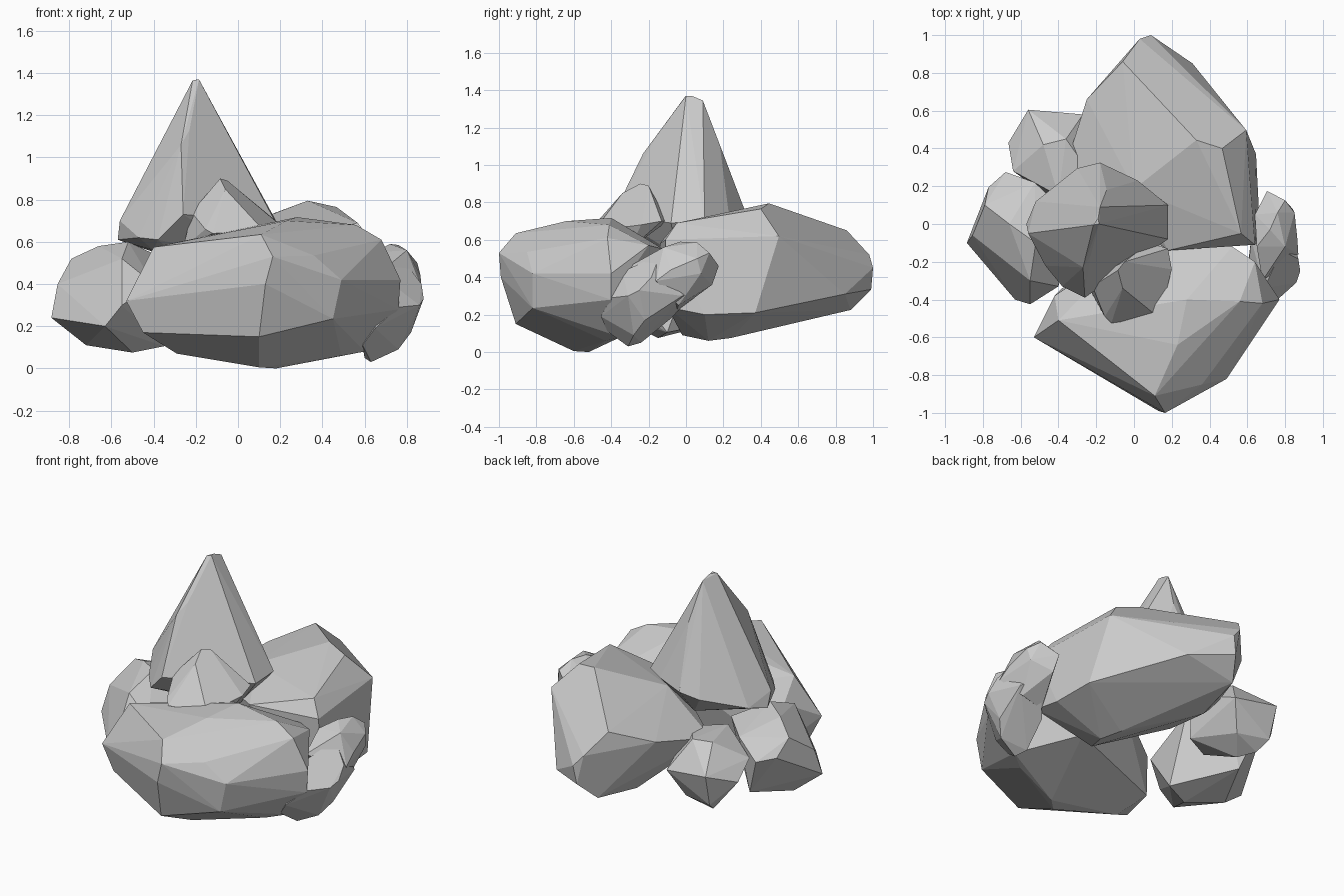
import bpy, bmesh, math


def rock(name, *corners):
    """Chiselled stone: the convex hull of a few corner points, flat faced."""
    bm = bmesh.new()
    for c in corners:
        bm.verts.new(c)
    hull = bmesh.ops.convex_hull(bm, input=bm.verts[:])
    loose = {g for g in hull["geom_interior"] + hull["geom_unused"]
             if isinstance(g, bmesh.types.BMVert)}
    bmesh.ops.delete(bm, geom=list(loose), context="VERTS")
    bmesh.ops.dissolve_limit(bm, angle_limit=math.radians(4),
                             verts=bm.verts[:], edges=bm.edges[:])
    bmesh.ops.recalc_face_normals(bm, faces=bm.faces[:])
    mesh = bpy.data.meshes.new(name)
    bm.to_mesh(mesh)
    bm.free()
    ob = bpy.data.objects.new(name, mesh)
    bpy.context.collection.objects.link(ob)
    return ob


# Big boulder at the front
rock("front_boulder",
     (-.53, -.60, .32), (-.40, -.51, .575), (-.45, -.60, .17), (-.29, -.50, .07),
     (.11, -.91, .635), (.165, -1.0, .53), (.13, -.99, .40), (.10, -.91, .15),
     (.36, -.85, .535), (.49, -.82, .42), (.45, -.82, .235), (.10, -.60, .005),
     (.18, -.52, 0), (.49, -.43, .06), (.60, -.35, .08), (.76, -.40, .28),
     (.77, -.40, .42), (.68, -.42, .61), (.23, -.64, .70), (.28, -.40, .717),
     (.56, -.41, .68), (.64, -.20, .57), (.52, -.12, .55), (0, -.10, .54),
     (-.42, -.38, .45), (.30, -.10, .20), (-.38, -.34, .16))

# Big boulder at the back
rock("back_boulder",
     (.33, .444, .795), (.467, .40, .765), (0, .185, .67), (-.06, .86, .65),
     (-.25, .66, .56), (-.37, .28, .475), (.03, .98, .52), (.09, 1.0, .45),
     (.07, .99, .335), (.31, .85, .31), (.594, .497, .62), (.646, .37, .21),
     (.66, .10, .20), (.65, -.10, .24), (.567, -.05, .69), (.64, -.11, .60),
     (.18, -.14, .58), (0, .88, .225), (-.05, .56, .18), (.30, .24, .075),
     (.35, .12, .06), (.30, -.02, .09), (-.15, .15, .30))

# Tall pointed spire
rock("spire",
     (-.215, -.005, 1.365), (-.185, 0, 1.37), (-.19, .03, 1.37), (-.18, .09, 1.345),
     (-.145, .18, 1.11), (-.10, .01, 1.16), (-.18, .325, .73), (-.30, .295, .70),
     (.02, .23, .73), (.18, .10, .70), (.18, -.08, .69), (-.52, .12, .64),
     (-.57, 0, .61), (-.56, -.05, .70), (-.47, -.22, .62), (-.38, -.33, .61),
     (-.26, -.39, .73), (-.27, -.23, 1.06), (-.23, -.17, 1.13), (-.20, .20, .57),
     (-.40, -.20, .56), (.05, -.05, .52), (-.25, -.10, .50))

# Small shard leaning on the spire
rock("spire_shard",
     (-.085, -.245, .90), (-.05, -.20, .89), (.06, -.20, .78), (.18, -.13, .70),
     (.20, -.24, .68), (.16, -.40, .66), (.125, -.49, .65), (-.12, -.525, .64),
     (-.155, -.49, .66), (-.22, -.33, .74), (-.06, -.34, .85), (.08, -.10, .70),
     (-.26, -.30, .57), (.12, -.30, .55))

# Left stone
rock("left_stone",
     (-.885, -.10, .24), (-.855, -.06, .40), (-.79, .10, .52), (-.77, .195, .42),
     (-.68, .275, .40), (-.525, .22, .50), (-.66, 0, .58), (-.52, -.10, .60),
     (-.55, -.30, .52), (-.65, -.31, .19), (-.55, -.425, .30), (-.63, -.40, .20),
     (-.40, -.33, .40), (-.72, -.05, .11), (-.50, -.15, .075), (-.35, -.10, .105),
     (-.60, .22, .17), (-.35, .05, .52))

# Back left stone
rock("back_left_stone",
     (-.56, .605, .40), (-.665, .43, .33), (-.64, .28, .42), (-.27, .58, .36),
     (-.48, .42, .53), (-.36, .45, .53), (-.55, .55, .20), (-.52, .47, .14),
     (-.45, .38, .12), (-.35, .50, .19), (-.40, .15, .52), (-.42, .12, .24),
     (-.22, .25, .50), (-.25, .20, .25))

# Right stone, a high lump growing out of a low one
rock("right_stone_upper",
     (.72, -.03, .59), (.76, .06, .585), (.80, .125, .53), (.705, .175, .46),
     (.85, .06, .50), (.84, .08, .42), (.865, -.08, .44), (.72, .14, .36),
     (.80, -.12, .56), (.64, .05, .50), (.65, -.12, .55), (.68, -.30, .46),
     (.87, -.16, .38), (.80, -.04, .25), (.65, -.05, .22))
rock("right_stone_lower",
     (.78, -.14, .52), (.87, -.185, .40), (.88, -.25, .33), (.86, -.31, .30),
     (.76, -.40, .29), (.69, -.34, .43), (.82, -.22, .17), (.76, -.28, .09),
     (.63, -.31, .03), (.60, -.24, .05), (.59, -.42, .11), (.65, -.455, .19),
     (.83, -.02, .30), (.62, -.08, .18), (.74, .05, .32))
